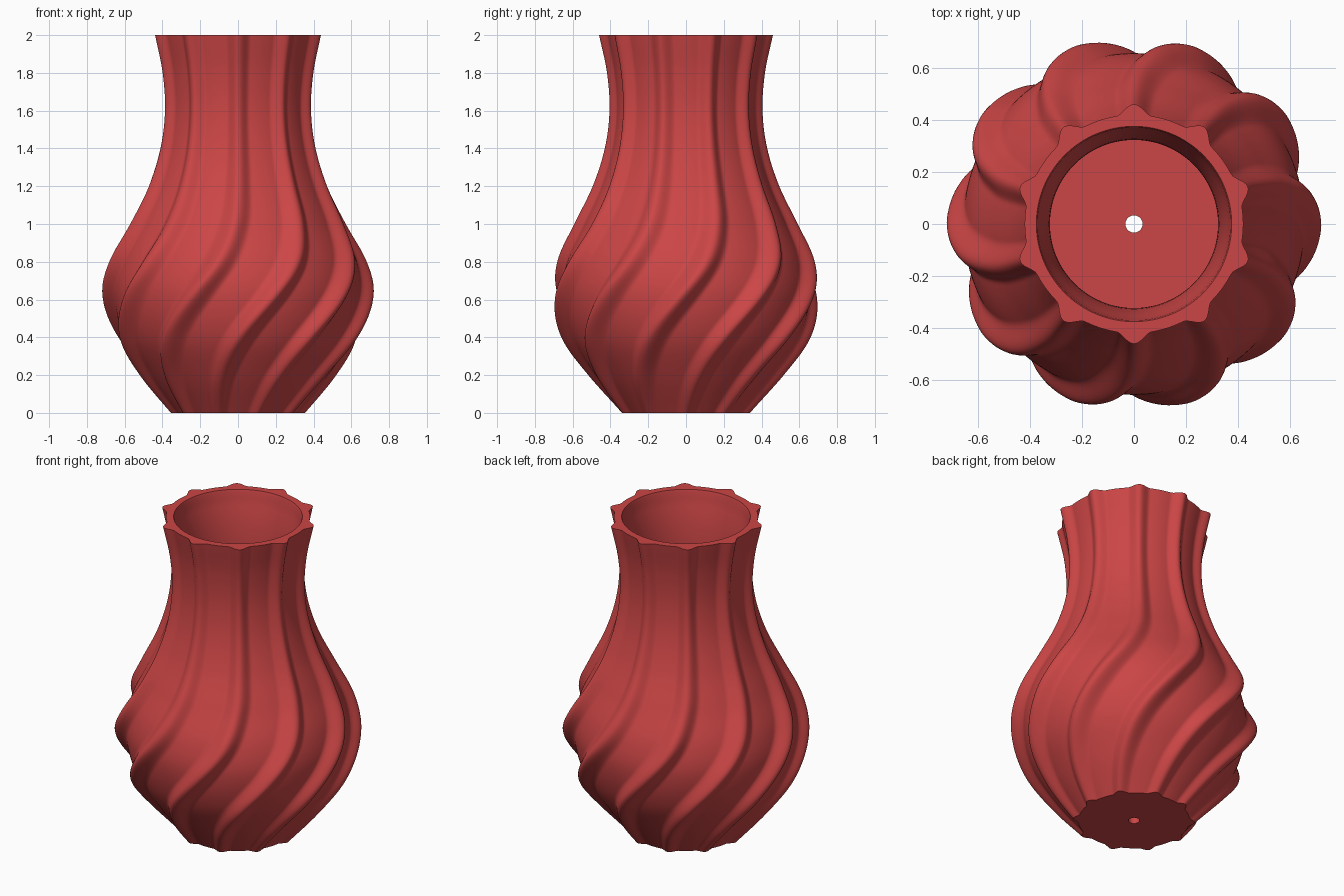
import bpy, bmesh
from math import sin, cos, pi, radians

if "Cube" in bpy.data.objects:
    bpy.data.objects.remove(bpy.data.objects["Cube"])

SIDES, RIBS, ROWS = 360, 10, 90

# (height, radius at rib crest) and (height, twist in degrees)
CREST = [(0, .355), (.2, .525), (.4, .66), (.62, .718), (.8, .69), (1.0, .592),
         (1.2, .494), (1.4, .43), (1.6, .405), (1.8, .418), (2.0, .46)]
TWIST = [(0, -54), (.2, -46), (.4, -35), (.62, -20), (.8, -9), (1.0, -2),
         (1.2, 0), (1.6, 0), (2.0, 0)]
FLOOR, HOLE, WALL = .08, .033, .082


def sample(pts, z):
    """Smooth Hermite curve through the points."""
    def slope(i):
        a, b = pts[max(i - 1, 0)], pts[min(i + 1, len(pts) - 1)]
        return (b[1] - a[1]) / (b[0] - a[0])
    i = max(k for k in range(len(pts) - 1) if pts[k][0] <= z + 1e-9)
    (z0, r0), (z1, r1) = pts[i], pts[i + 1]
    h = z1 - z0
    t = (z - z0) / h
    return ((2*t**3 - 3*t*t + 1) * r0 + (t**3 - 2*t*t + t) * h * slope(i)
            + (3*t*t - 2*t**3) * r1 + (t**3 - t*t) * h * slope(i + 1))


def ribbed_ring(z):
    crest, twist = sample(CREST, z), sample(TWIST, z)
    ring = []
    for k in range(SIDES):
        d = 360 * k / SIDES                       # angle measured from a rib
        off = abs((d + 18) % 36 - 18)
        bump = .5 + .5 * cos(pi * min(off / 9.5, 1))
        r = crest * (.912 + .088 * bump)
        a = radians(d + 90 + twist)
        ring.append((r * cos(a), r * sin(a), z))
    return ring


def round_ring(r, z, twist=0):
    return [(r * cos(a), r * sin(a), z) for a in
            (radians(360 * k / SIDES + 90 + twist) for k in range(SIDES))]


# outer wall going up, rim, inner wall going down, floor and drain hole
rings = [ribbed_ring(2 * i / ROWS) for i in range(ROWS + 1)]
rings += [round_ring(.375, 2), round_ring(.37, 1.985)]
for i in range(41):
    z = 1.95 + (FLOOR - 1.95) * i / 40
    rings.append(round_ring(sample(CREST, z) - WALL, z, sample(TWIST, z)))
rings += [round_ring(HOLE, FLOOR, -54), round_ring(HOLE, 0, -54)]

bm = bmesh.new()
loops = [[bm.verts.new(p) for p in ring] for ring in rings]
for a, b in zip(loops, loops[1:] + loops[:1]):
    for k in range(SIDES):
        n = (k + 1) % SIDES
        bm.faces.new((a[k], a[n], b[n], b[k]))
bmesh.ops.recalc_face_normals(bm, faces=bm.faces)
mesh = bpy.data.meshes.new("vase")
bm.to_mesh(mesh)
bm.free()
vase = bpy.data.objects.new("vase", mesh)
bpy.context.collection.objects.link(vase)

# red glaze
red = bpy.data.materials.new("red_glaze")
red.diffuse_color = (.6, .06, .06, 1)
red.use_nodes = True
red.node_tree.nodes["Principled BSDF"].inputs["Base Color"].default_value = red.diffuse_color
mesh.materials.append(red)

bpy.context.view_layer.objects.active = vase
vase.select_set(True)
bpy.ops.object.shade_smooth_by_angle(angle=radians(40))
